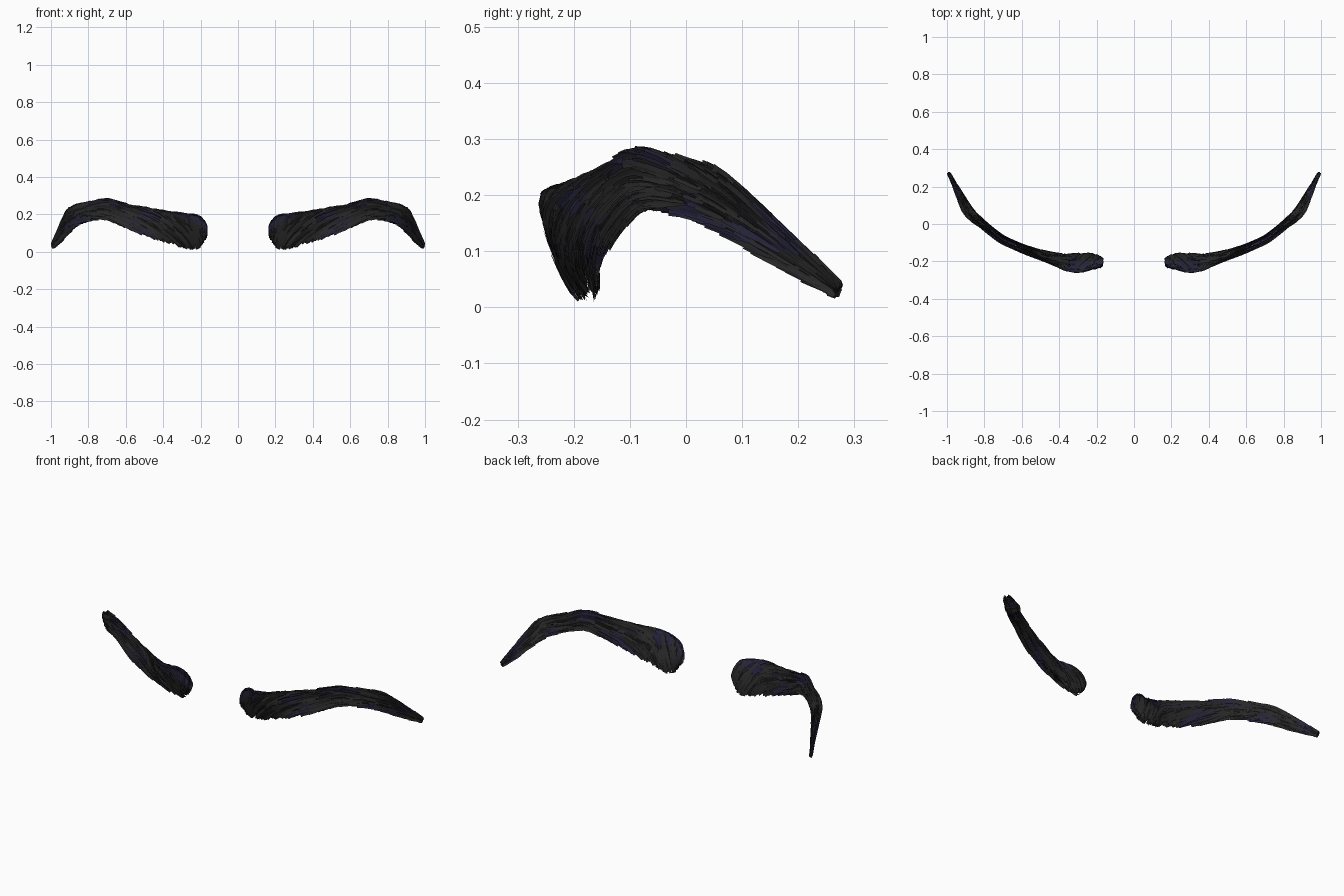
import bpy, bmesh, math, random
from mathutils import Vector, noise

if "Cube" in bpy.data.objects:
    bpy.data.objects.remove(bpy.data.objects["Cube"])

random.seed(4)

# Brow band stations, inner to outer: lower edge, upper edge, half thickness
STATIONS = [
    ((.172, -.198, .075), (.172, -.212, .135), .022),
    ((.220, -.175, .012), (.210, -.222, .182), .034),
    ((.320, -.168, .032), (.325, -.245, .200), .032),
    ((.440, -.165, .068), (.450, -.195, .220), .026),
    ((.570, -.138, .118), (.570, -.145, .250), .022),
    ((.700, -.080, .172), (.700, -.090, .285), .020),
    ((.790, -.015, .168), (.790, -.018, .268), .020),
    ((.865, .065, .138), (.888, .050, .245), .022),
    ((.915, .145, .088), (.930, .128, .182), .016),
    ((.955, .215, .045), (.965, .205, .112), .010),
    ((.986, .268, .020), (.994, .272, .045), .007),
]
LAST = len(STATIONS) - 1


def spline(vals, u):
    """Catmull-Rom interpolation through the stations."""
    i = min(int(u), LAST - 1)
    f = u - i
    a, b, c, d = (vals[max(0, min(LAST, i + k))] for k in (-1, 0, 1, 2))
    return (b * 2 + (c - a) * f + (a * 2 - b * 5 + c * 4 - d) * f * f
            + (b * 3 - a - c * 3 + d) * f ** 3) * .5


LOW = [Vector(s[0]) for s in STATIONS]
TOP = [Vector(s[1]) for s in STATIONS]
HALF = [s[2] for s in STATIONS]


def band(u, s, depth):
    """Point inside the brow; depth -1..1 runs from back to front."""
    u = max(0, min(LAST, u))
    lo, hi = spline(LOW, u), spline(TOP, u)
    v = min(LAST, u + .05)
    w = v - .1
    along = (spline(LOW, v) + spline(TOP, v)) - (spline(LOW, max(0, w)) + spline(TOP, max(0, w)))
    n = along.cross(hi - lo).normalized()
    e = max(0, min(1, s))
    bulge = .25 + .75 * math.sqrt(max(0, 1 - (2 * e - 1) ** 2))
    return lo.lerp(hi, s) + n * depth * bulge * spline(HALF, u), n


def flow(u, s):
    """Hair direction: upright at the inner end, sweeping outward to the tail."""
    k = min(1, u / 4)
    return .25 + .95 * k, (1 - k) * .75 + k * .30 * (.6 - s)


def material(name, rgb):
    m = bpy.data.materials.new(name)
    m.diffuse_color = (*rgb, 1)
    m.use_nodes = True
    m.node_tree.nodes["Principled BSDF"].inputs["Base Color"].default_value = m.diffuse_color
    return m


# Hair cards: short tapered strips layered through the band
bm = bmesh.new()
SEGS, CARDS = 4, 3600
for _ in range(CARDS):
    u, s = random.uniform(-.1, LAST - .25), random.uniform(0, .97)
    u = max(0, u)
    depth = random.choice((-1, 1)) * random.random() ** .5
    length = random.uniform(.5, 1.0)
    wide = random.uniform(.005, .009) * (1 if u < 8 else .7)
    twist = random.uniform(-.5, .5)
    pts, norms = [], []
    for k in range(SEGS + 1):
        p, n = band(u, s, depth * (1 + .12 * k / SEGS))
        pts.append(p)
        norms.append(n)
        du, ds = flow(u, s)
        u = min(LAST, u + du * length / SEGS)
        s = min(1.02, s + ds * length / SEGS)
    if (pts[-1] - pts[0]).length < .015:
        continue
    navy = noise.noise(pts[0] * 9) > .22
    rows = []
    for k, p in enumerate(pts):
        d = pts[min(k + 1, SEGS)] - pts[max(k - 1, 0)]
        side = d.cross(norms[k]).normalized()
        side = (side * math.cos(twist) + norms[k] * math.sin(twist)) * wide
        side *= 1 if k < SEGS else .55
        row = []
        for q in (p - side, p + side):
            q.z = max(0, q.z)
            q.x = min(1, q.x)
            row.append(bm.verts.new(q))
        rows.append(row)
    for a, b in zip(rows, rows[1:]):
        f = bm.faces.new((a[0], a[1], b[1], b[0]))
        f.material_index = int(navy)

mesh = bpy.data.meshes.new("eyebrow_hair")
bm.to_mesh(mesh)
bm.free()
mesh.materials.append(material("black_hair", (.022, .022, .022)))
mesh.materials.append(material("navy_hair", (.02, .018, .045)))

# Mirror the brow to the other side
brows = bpy.data.objects.new("eyebrows", mesh)
bpy.context.collection.objects.link(brows)
mod = brows.modifiers.new("mirror", 'MIRROR')
mod.use_mirror_merge = False
